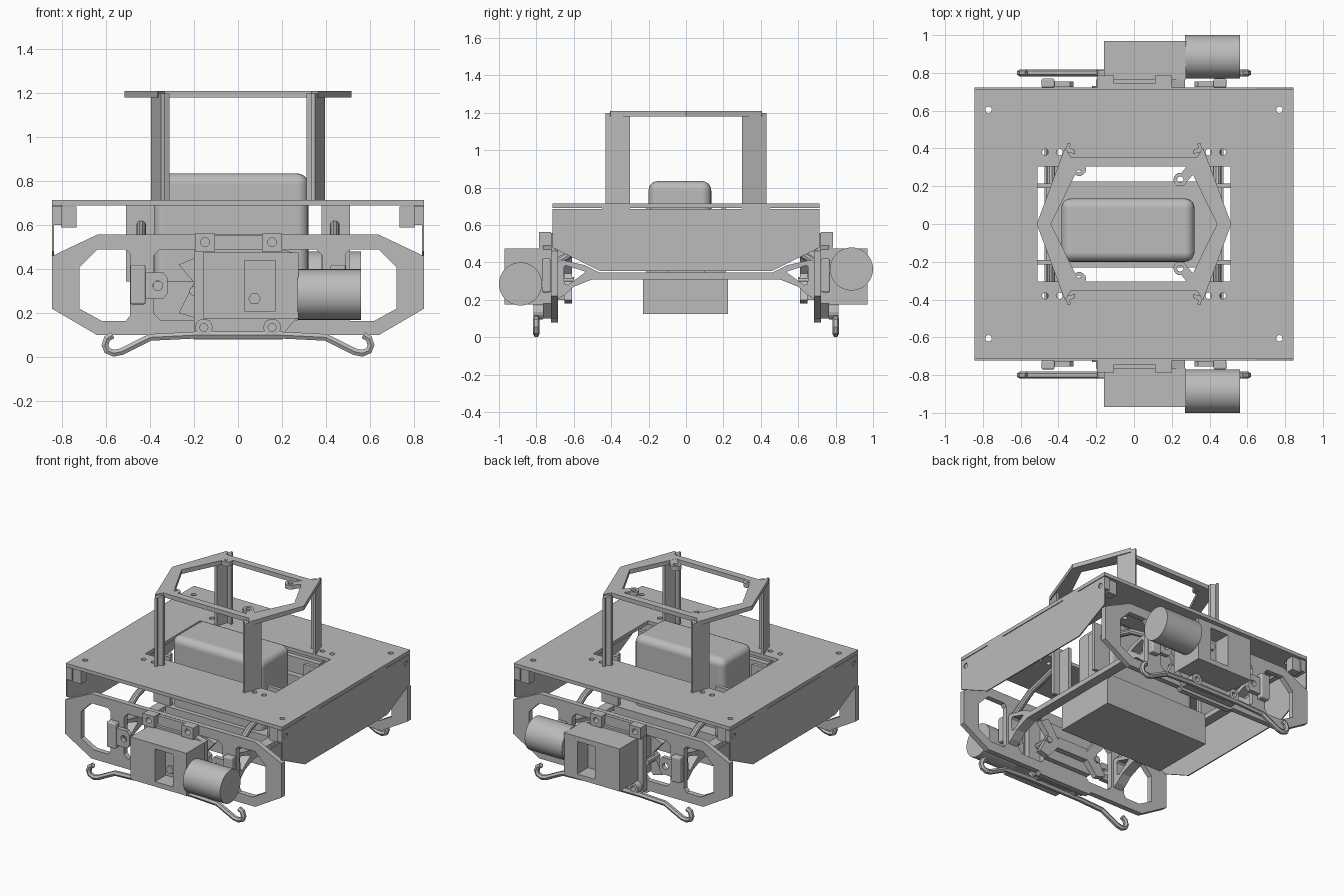
import bpy, bmesh, math
from mathutils import Matrix

cube = bpy.data.objects.get("Cube")
if cube:
    bpy.data.objects.remove(cube)

grey = bpy.data.materials.new("plain grey")
grey.use_nodes = True
grey.diffuse_color = (0.5, 0.5, 0.5, 1)
grey.node_tree.nodes["Principled BSDF"].inputs["Base Color"].default_value = (0.5, 0.5, 0.5, 1)

# Matrices placing a flat drawing in the xy, xz or yz plane
PLANES = {
    "xy": Matrix.Identity(4),
    "xz": Matrix(((1, 0, 0, 0), (0, 0, -1, 0), (0, 1, 0, 0), (0, 0, 0, 1))),
    "yz": Matrix(((0, 0, 1, 0), (1, 0, 0, 0), (0, 1, 0, 0), (0, 0, 0, 1))),
}


def link_mesh(name, mesh):
    obj = bpy.data.objects.new(name, mesh)
    mesh.materials.clear()
    mesh.materials.append(grey)
    bpy.context.collection.objects.link(obj)
    return obj


def curve_mesh(name, curve, matrix):
    """Turn a curve into a clean, closed mesh object."""
    temp = bpy.data.objects.new(name, curve)
    bpy.context.collection.objects.link(temp)
    bpy.context.view_layer.update()
    deps = bpy.context.evaluated_depsgraph_get()
    mesh = bpy.data.meshes.new_from_object(temp.evaluated_get(deps))
    bpy.data.objects.remove(temp)
    mesh.transform(matrix)
    bm = bmesh.new()
    bm.from_mesh(mesh)
    bmesh.ops.remove_doubles(bm, verts=bm.verts, dist=0.0001)
    bmesh.ops.recalc_face_normals(bm, faces=bm.faces)
    for f in bm.faces:
        f.smooth = False
    bm.to_mesh(mesh)
    bm.free()
    return link_mesh(name, mesh)


def plate(name, plane, loops, low, high):
    """Flat outline with holes, extruded from low to high along the plane's normal axis."""
    curve = bpy.data.curves.new(name, "CURVE")
    curve.dimensions = "2D"
    curve.fill_mode = "BOTH"
    curve.extrude = abs(high - low) / 2
    for loop in loops:
        spline = curve.splines.new("POLY")
        spline.points.add(len(loop) - 1)
        for p, (a, b) in zip(spline.points, loop):
            p.co = (a, b, 0, 1)
        spline.use_cyclic_u = True
    mid = (low + high) / 2
    axis = {"xy": (0, 0, mid), "xz": (0, mid, 0), "yz": (mid, 0, 0)}[plane]
    return curve_mesh(name, curve, Matrix.Translation(axis) @ PLANES[plane])


def rod(name, points, radius, sides=1):
    """Bar following a path."""
    curve = bpy.data.curves.new(name, "CURVE")
    curve.dimensions = "3D"
    curve.bevel_depth = radius
    curve.bevel_resolution = sides
    curve.use_fill_caps = True
    spline = curve.splines.new("POLY")
    spline.points.add(len(points) - 1)
    for p, co in zip(spline.points, points):
        p.co = (*co, 1)
    return curve_mesh(name, curve, Matrix.Identity(4))


def rect(a0, a1, b0, b1):
    return [(a0, b0), (a1, b0), (a1, b1), (a0, b1)]


def ring(a, b, r, n=14):
    return [(a + r * math.cos(2 * math.pi * i / n), b + r * math.sin(2 * math.pi * i / n)) for i in range(n)]


def flip(loop):
    return [(-a, b) for a, b in reversed(loop)]


def four_way(half):
    """Quarter outline, listed from the x axis upward, mirrored to all quadrants."""
    upper = half + [(-a, b) for a, b in reversed(half) if a]
    return upper + [(a, -b) for a, b in reversed(upper) if b]


def box(name, x, y, z, bevel=0.0):
    bm = bmesh.new()
    bmesh.ops.create_cube(bm, size=1)
    for v in bm.verts:
        v.co = [lo + (hi - lo) * (c + 0.5) for c, (lo, hi) in zip(v.co, (x, sorted(y), z))]
    mesh = bpy.data.meshes.new(name)
    bm.to_mesh(mesh)
    bm.free()
    obj = link_mesh(name, mesh)
    if bevel:
        mod = obj.modifiers.new("round", "BEVEL")
        mod.width, mod.segments = bevel, 5
        for f in mesh.polygons:
            f.use_smooth = True
        mod.harden_normals = True
    return obj


SIDES = (-1, 1)

# Deck with its central opening and bolt holes
holes = [ring(sx * x, sy * y, 0.017) for sx in SIDES for sy in SIDES
         for x, y in ((0.77, 0.605), (0.47, 0.38), (0.395, 0.38))]
plate("deck", "xy", [rect(-0.845, 0.845, -0.715, 0.715), rect(-0.51, 0.51, -0.305, 0.305)] + holes, 0.69, 0.715)

# Central pack and lower case
box("pack", (-0.385, 0.32), (-0.2, 0.135), (0.3, 0.835), 0.05)
box("lower_case", (-0.41, 0.41), (-0.23, 0.225), (0.125, 0.31))
box("case_tray", (-0.47, 0.44), (-0.23, 0.225), (0.31, 0.345))

# Roof hoop with four mounting ears
outer = four_way([(0.515, 0), (0.365, 0.405), (0.335, 0.355)])
inner = four_way([(0.44, 0), (0.29, 0.305)])
plate("roof_hoop", "xy", [outer, inner], 1.18, 1.21)
for sy in SIDES:
    for x, y, root in ((-0.29, 0.29, -0.34), (0.245, 0.235, 0.31)):
        plate("hoop_ear", "xy", [ring(x, sy * y, 0.036), ring(x, sy * y, 0.017)], 1.18, 1.21)
        d = 0.03 if x > 0 else 0.024
        plate("hoop_ear_arm", "xy", [[(x + d, sy * (y - 0.015)), (root + 0.03, sy * 0.29),
                                      (root - 0.02, sy * 0.32), (x + 0.005, sy * (y + 0.033))]], 1.181, 1.209)

# Angled posts holding the hoop
for sx in SIDES:
    for sy in SIDES:
        section = [(0.395, 0.30), (0.35, 0.43), (0.335, 0.425), (0.34, 0.405), (0.312, 0.39),
                   (0.312, 0.37), (0.35, 0.38), (0.376, 0.30)]
        plate("post", "xy", [[(sx * a, sy * b) for a, b in section]], 0.715, 1.2)

for sx in SIDES:
    # Thin side skirt, corner blocks and deck rails
    skirt = [(-0.715, 0.685), (-0.715, 0.48), (-0.46, 0.355), (0.46, 0.355), (0.715, 0.48), (0.715, 0.685)]
    plate("side_skirt", "yz", [skirt, ring(-0.67, 0.635, 0.018), ring(0.67, 0.635, 0.018)], sx * 0.837, sx * 0.845)
    for sy in SIDES:
        box("corner_block", sorted((sx * 0.8, sx * 0.837)), (sy * 0.62, sy * 0.71), (0.6, 0.685))
        plate("corner_lug", "xz", [rect(*sorted((sx * 0.735, sx * 0.805)), 0.59, 0.685)], sy * 0.64, sy * 0.7)
        box("deck_shim", sorted((sx * 0.8, sx * 0.845)), (sy * 0.3, sy * 0.45), (0.672, 0.69))

    # Cross member with triangular openings at both ends
    beam = [(0.46, 0.345), (0.54, 0.385), (0.67, 0.415), (0.695, 0.4), (0.695, 0.2), (0.65, 0.225), (0.6, 0.27), (0.5, 0.31)]
    outline = beam + [(-a, b) for a, b in reversed(beam)]
    gap = [(0.535, 0.35), (0.645, 0.385), (0.655, 0.375), (0.65, 0.285), (0.63, 0.28)]
    plate("cross_member", "yz", [outline, gap, flip(gap)], sx * 0.405, sx * 0.475)

    # Hangers between deck and tray
    for sy in SIDES:
        box("hanger", sorted((sx * 0.38, sx * 0.51)), (sy * 0.19, sy * 0.215), (0.345, 0.69))
        box("hanger_flange", sorted((sx * 0.44, sx * 0.465)), (sy * 0.1, sy * 0.2), (0.345, 0.66))

for sy in SIDES:
    # Side frame with large windows
    frame = [(-0.845, 0.22), (-0.64, 0.1), (-0.22, 0.1), (-0.2, 0.08), (0.2, 0.08), (0.22, 0.1), (0.64, 0.1), (0.845, 0.22),
             (0.845, 0.46), (0.64, 0.557), (-0.64, 0.557), (-0.845, 0.46)]
    window = [(-0.72, 0.41), (-0.64, 0.49), (-0.51, 0.49), (-0.49, 0.47), (-0.49, 0.19),
              (-0.51, 0.165), (-0.62, 0.165), (-0.72, 0.22)]
    middle = [(-0.385, 0.2), (-0.355, 0.17), (-0.2, 0.17), (-0.18, 0.19), (-0.18, 0.47), (-0.2, 0.49), (-0.355, 0.49), (-0.385, 0.46)]
    plate("side_frame", "xz", [frame, window, flip(window), middle, flip(middle)], sy * 0.685, sy * 0.722)

    # Drive mounting plate with bolt tabs
    mount = [(-0.2, 0.1), (0.2, 0.1), (0.27, 0.18), (0.27, 0.47), (0.2, 0.49), (-0.2, 0.49)]
    plate("drive_mount", "xz", [mount, ring(-0.155, 0.135, 0.018), ring(0.155, 0.135, 0.018)], sy * 0.722, sy * 0.765)
    for x in (-0.15, 0.155):
        plate("mount_tab", "xz", [rect(x - 0.045, x + 0.045, 0.48, 0.562), ring(x, 0.523, 0.02)], sy * 0.722, sy * 0.785)
    box("tab_bridge", (-0.11, 0.11), (sy * 0.722, sy * 0.745), (0.48, 0.555))

    # Gearbox with a recessed window, turned over on the rear side
    def turn(z):
        return z if sy < 0 else 0.65 - z
    plate("gearbox", "xz", [rect(-0.16, 0.275, 0.175, 0.475), rect(0.03, 0.17, *sorted((turn(0.21), turn(0.44))))],
          sy * 0.85, sy * 0.97)
    box("gearbox_back", (-0.16, 0.275), (sy * 0.765, sy * 0.85), (0.175, 0.475))
    plate("gearbox_bolt", "xz", [ring(0.075, turn(0.265), 0.028, 6)], sy * 0.85, sy * 0.87)

    # Motor drum
    bpy.ops.mesh.primitive_cylinder_add(vertices=48, radius=0.115, depth=0.29,
                                        location=(0.415, sy * 0.885, turn(0.285)), rotation=(0, math.pi / 2, 0))
    motor = bpy.context.object
    motor.name = "motor"
    motor.data.materials.append(grey)
    bpy.ops.object.shade_smooth_by_angle()

    # Hooked lower rail with its clamp plate
    end = [(0.2, 0.1), (0.4, 0.09), (0.53, 0.025), (0.565, 0.018), (0.595, 0.03), (0.605, 0.055), (0.595, 0.085), (0.57, 0.1)]
    path = [(-a, sy * 0.8, b) for a, b in reversed(end)] + [(a, sy * 0.8, b) for a, b in end]
    rod("hooked_rail", path, 0.018)
    for x in (-0.155, 0.155):
        plate("rail_clamp", "xz", [ring(x, 0.135, 0.04), ring(x, 0.135, 0.018)], sy * 0.765, sy * 0.815)

    for sx in SIDES:
        # Bearing clasp and eye on the frame columns
        box("clasp", sorted((sx * 0.42, sx * 0.49)), (sy * 0.722, sy * 0.77), (0.24, 0.42), 0.01)
        eye = [(sx * 0.32, 0.29), (sx * 0.34, 0.265), (sx * 0.43, 0.265), (sx * 0.43, 0.385), (sx * 0.34, 0.385), (sx * 0.32, 0.36)]
        plate("clasp_eye", "xz", [eye, ring(sx * 0.365, 0.325, 0.022)], sy * 0.725, sy * 0.755)

        # Inner link arms and slanted struts
        link = [(sx * 0.1, 0.3), (sx * 0.2, 0.18), (sx * 0.27, 0.2), (sx * 0.2, 0.34), (sx * 0.27, 0.42), (sx * 0.2, 0.45)]
        plate("inner_link", "xz", [link], sy * 0.61, sy * 0.65)
        rod("link_pin", [(sx * 0.2, sy * 0.6, 0.3), (sx * 0.2, sy * 0.73, 0.3)], 0.022, 3)
        rod("strut", [(sx * 0.44, sy * 0.69, 0.4), (sx * 0.44, sy * 0.5, 0.52), (sx * 0.44, sy * 0.21, 0.6)], 0.022, 3)
    box("link_bar", (-0.12, 0.12), (sy * 0.61, sy * 0.65), (0.27, 0.35))
    box("centre_web", (-0.18, 0.18), (sy * 0.65, sy * 0.69), (0.2, 0.46))
